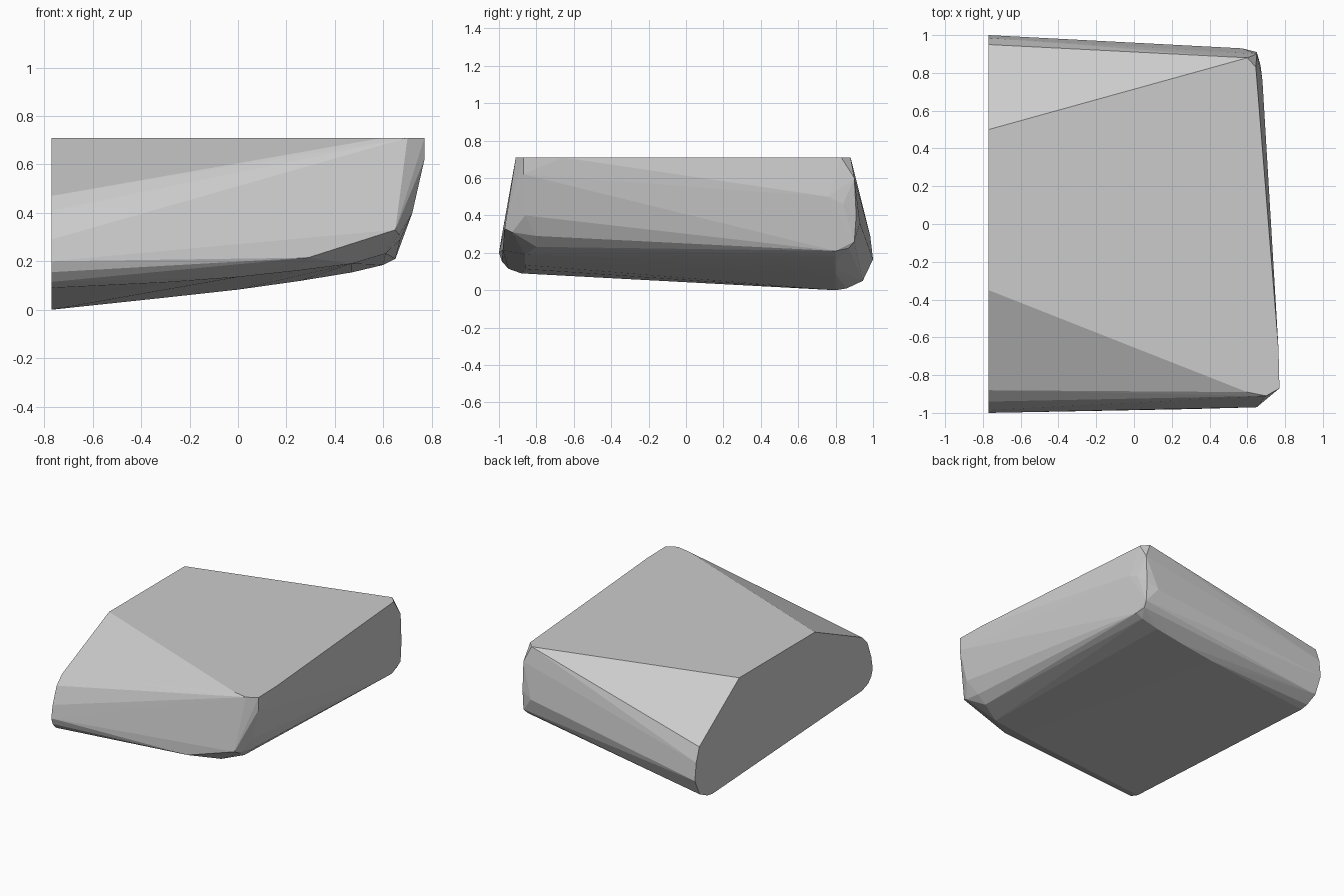
import bpy, bmesh, math

points = []

# Flat cut end on the left: rounded cross-section (y, z)
left_end = [(-0.35, 0.71), (-0.88, 0.47), (-0.94, 0.41), (-0.985, 0.29),
            (-1.0, 0.20), (-0.985, 0.155), (-0.95, 0.115), (-0.88, 0.09),
            (0.8, 0.0), (0.86, 0.01), (0.945, 0.05), (1.0, 0.165),
            (0.985, 0.29), (0.95, 0.39), (0.5, 0.71)]
points += [(-0.77, y, z) for y, z in left_end]

# Curved underside: (x, front z, back z)
for x, front_z, back_z in [(-0.3, 0.113, 0.05), (0.0, 0.135, 0.083),
                           (0.25, 0.162, 0.118), (0.47, 0.19, 0.154)]:
    points += [(x, -0.86, front_z), (x, 0.8, back_z)]

# Top outline at the right end
points += [(x, y, 0.71) for x, y in [(0.60, -0.89), (0.70, -0.91), (0.77, -0.87),
                                     (0.765, -0.66), (0.645, 0.83), (0.60, 0.88)]]

# Front right corner
points += [(0.77, -0.87, 0.62), (0.72, -0.86, 0.40), (0.65, -0.97, 0.33),
           (0.665, -0.93, 0.31), (0.67, -0.80, 0.29), (0.61, -0.80, 0.232),
           (0.29, -0.98, 0.215)]

# Back right corner
points += [(0.65, 0.90, 0.60), (0.68, 0.76, 0.50), (0.67, 0.84, 0.46),
           (0.65, 0.91, 0.40), (0.57, 0.93, 0.36), (0.65, 0.90, 0.26),
           (0.64, 0.87, 0.225), (0.65, 0.80, 0.21), (0.60, 0.80, 0.185)]

# Wrap all sections in one faceted stone slab
bm = bmesh.new()
for p in points:
    bm.verts.new(p)
hull = bmesh.ops.convex_hull(bm, input=bm.verts)
unused = {g for g in hull["geom_interior"] + hull["geom_unused"]
          if isinstance(g, bmesh.types.BMVert)}
bmesh.ops.delete(bm, geom=list(unused), context='VERTS')
bmesh.ops.dissolve_limit(bm, angle_limit=math.radians(0.5),
                         verts=bm.verts, edges=bm.edges)
bmesh.ops.recalc_face_normals(bm, faces=bm.faces)
mesh = bpy.data.meshes.new("stone_slab")
bm.to_mesh(mesh)
bm.free()
slab = bpy.data.objects.new("stone_slab", mesh)
bpy.context.collection.objects.link(slab)
